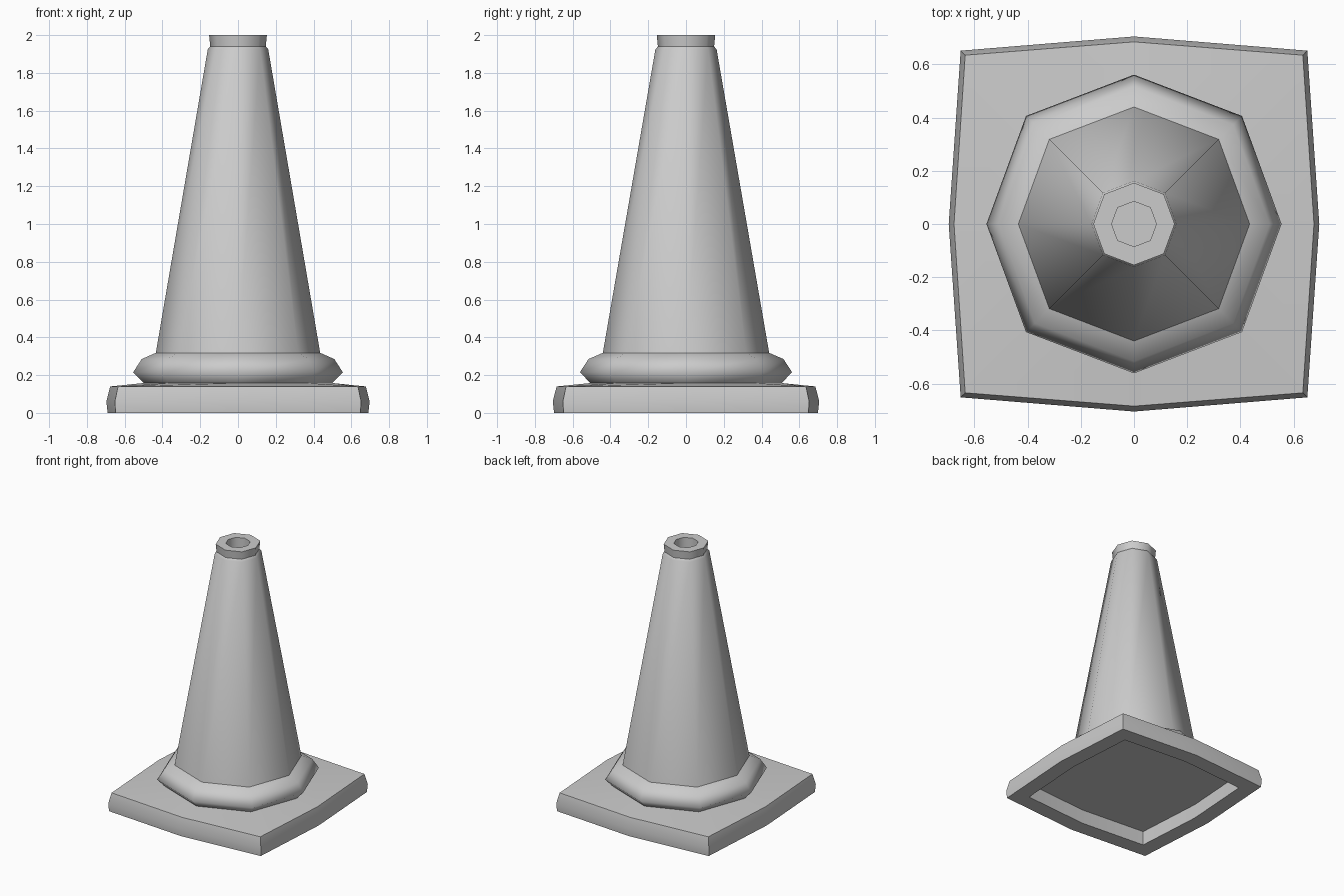
import bpy, bmesh
from math import radians

if "Cube" in bpy.data.objects:
    bpy.data.objects.remove(bpy.data.objects["Cube"])


def loft(name, levels, angle, cap_start=False, cap_end=False):
    """Skin 8-sided rings; each level is (z, mid-side reach, corner x/y)."""
    bm = bmesh.new()
    rings = []
    for z, a, c in levels:
        b = a * 1.012  # slightly deeper in y than in x
        pts = [(a, 0), (c, c), (0, b), (-c, c), (-a, 0), (-c, -c), (0, -b), (c, -c)]
        rings.append([bm.verts.new((x, y, z)) for x, y in pts])
    for lo, hi in zip(rings, rings[1:]):
        for i in range(8):
            j = (i + 1) % 8
            bm.faces.new((lo[i], lo[j], hi[j], hi[i]))
    if cap_start:
        bm.faces.new(rings[0][::-1])
    if cap_end:
        bm.faces.new(rings[-1])
    mesh = bpy.data.meshes.new(name)
    bm.to_mesh(mesh)
    bm.free()
    obj = bpy.data.objects.new(name, mesh)
    bpy.context.collection.objects.link(obj)
    bpy.ops.object.select_all(action='DESELECT')
    obj.select_set(True)
    bpy.context.view_layer.objects.active = obj
    bpy.ops.object.shade_smooth_by_angle(angle=radians(angle))
    return obj


def octagon(z, r):
    return (z, r, r * 0.732)


# Bulged square foot with a recessed underside
loft("base_plate", [
    (0.11, 0.57, 0.535), (0, 0.57, 0.535), (0, 0.69, 0.648),
    (0.06, 0.697, 0.652), (0.14, 0.677, 0.635), octagon(0.158, 0.50),
], 40, cap_start=True)

# Rounded collar around the foot of the cone
loft("collar", [octagon(z, r) for z, r in
     [(0.158, 0.50), (0.215, 0.555), (0.285, 0.51), (0.318, 0.435)]], 85)

# Tapered body
loft("cone_body", [octagon(z, r) for z, r in
     [(0.318, 0.435), (1.925, 0.16), (1.94, 0.147)]], 50)

# Neck, flat rim and the hole in the top
loft("top_neck", [octagon(z, r) for z, r in
     [(1.94, 0.147), (2.0, 0.153), (2.0, 0.084), (1.85, 0.084)]], 50, cap_end=True)
